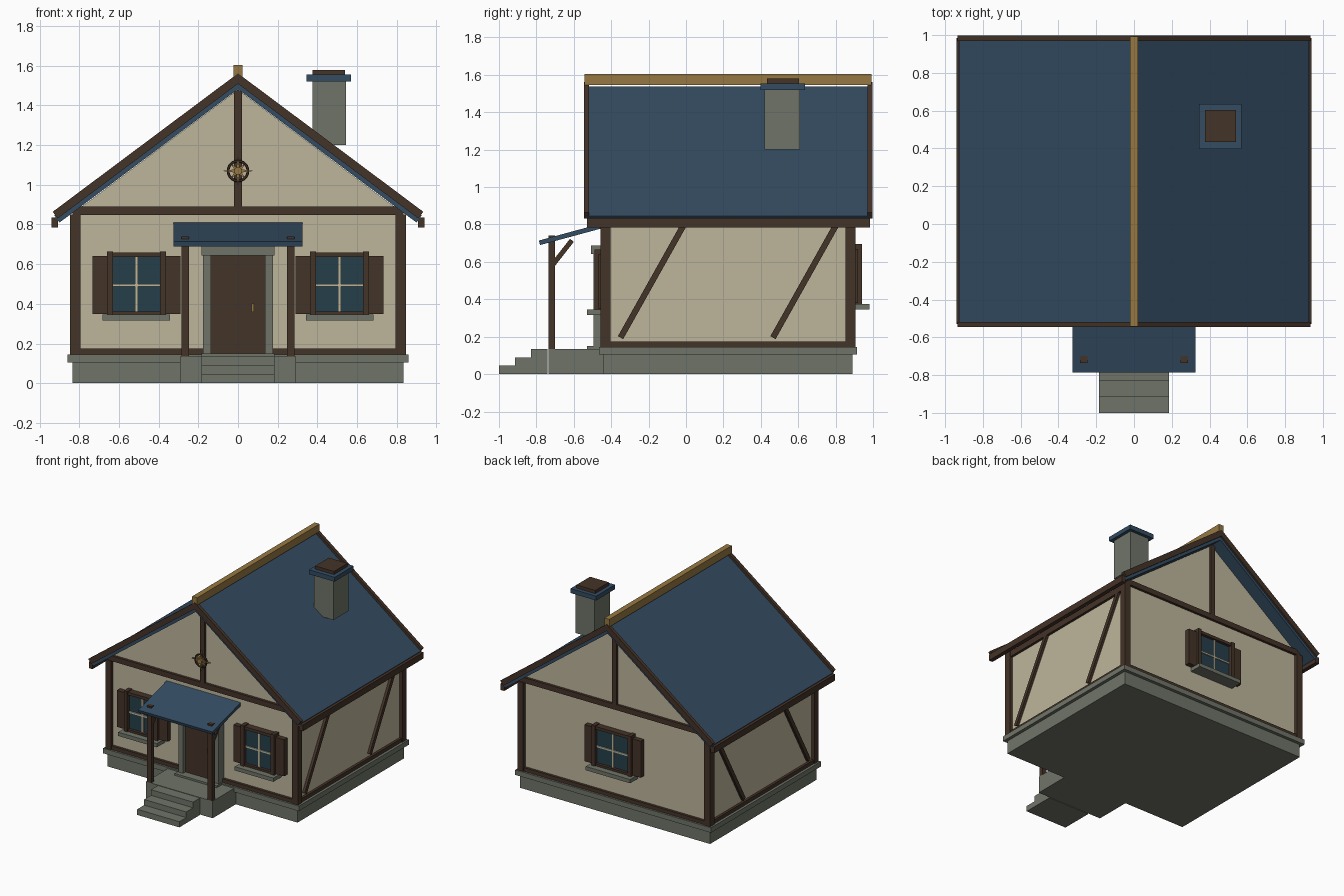
import bpy, bmesh, math
from mathutils import Vector, Matrix

if "Cube" in bpy.data.objects:
    bpy.data.objects.remove(bpy.data.objects["Cube"])


def lin(c):
    return ((c / 255 + 0.055) / 1.055) ** 2.4


def material(name, r, g, b):
    m = bpy.data.materials.new(name)
    m.diffuse_color = (lin(r), lin(g), lin(b), 1)
    m.use_nodes = True
    m.node_tree.nodes["Principled BSDF"].inputs["Base Color"].default_value = m.diffuse_color
    return m


PLASTER = material("plaster", 190, 182, 156)
TIMBER = material("timber", 68, 51, 40)
SLATE = material("slate_blue", 52, 76, 98)
STONE = material("stone", 112, 116, 104)
BRASS = material("brass", 150, 120, 66)
GLASS = material("glass", 38, 62, 74)


def finish(name, bm, mat):
    bmesh.ops.recalc_face_normals(bm, faces=bm.faces)
    me = bpy.data.meshes.new(name)
    bm.to_mesh(me)
    bm.free()
    me.materials.append(mat)
    ob = bpy.data.objects.new(name, me)
    bpy.context.collection.objects.link(ob)
    return ob


def box(name, mat, x0, x1, y0, y1, z0, z1):
    bm = bmesh.new()
    c = Vector((x0 + x1, y0 + y1, z0 + z1)) / 2
    size = (abs(x1 - x0), abs(y1 - y0), abs(z1 - z0), 1)
    bmesh.ops.create_cube(bm, size=1, matrix=Matrix.Translation(c) @ Matrix.Diagonal(size))
    return finish(name, bm, mat)


def prism(name, mat, pts, a0, a1, axis="y"):
    """Extrude a closed (x, z) profile along y, or a (y, z) profile along x."""
    bm = bmesh.new()
    place = (lambda p: (p[0], a0, p[1])) if axis == "y" else (lambda p: (a0, p[0], p[1]))
    face = bm.faces.new([bm.verts.new(place(p)) for p in pts])
    out = bmesh.ops.extrude_face_region(bm, geom=[face])
    move = (0, a1 - a0, 0) if axis == "y" else (a1 - a0, 0, 0)
    bmesh.ops.translate(bm, vec=move, verts=[v for v in out["geom"] if isinstance(v, bmesh.types.BMVert)])
    return finish(name, bm, mat)


def bar(p, q, width):
    """Profile of a slanted bar between two 2D points."""
    d = Vector((q[0] - p[0], q[1] - p[1])).normalized() * width / 2
    n = Vector((-d.y, d.x))
    p, q = Vector(p), Vector(q)
    return [p + n, q + n, q - n, p - n]


YF, YB = -0.43, 0.88          # wall planes

# Plinth and walls
box("foundation", STONE, -0.835, 0.835, -0.445, 0.89, 0, 0.105)
box("foundation_ledge", STONE, -0.86, 0.86, -0.465, 0.915, 0.105, 0.145)
prism("walls", PLASTER, [(-0.82, 0.145), (0.82, 0.145), (0.82, 0.866), (0, 1.48), (-0.82, 0.866)], YF, YB)

# Timber frame: corners, sills, plates and king posts
for yc in (YF, YB):
    a, b = yc - 0.02, yc + 0.02
    for s in (-1, 1):
        box("corner_post", TIMBER, s * 0.795, s * 0.846, yc - 0.027, yc + 0.027, 0.145, 0.85)
    box("end_sill_beam", TIMBER, -0.797, 0.797, a, b, 0.145, 0.175)
    box("end_tie_beam", TIMBER, -0.835, 0.835, a, b, 0.848, 0.89)
    box("king_post", TIMBER, -0.02, 0.02, a, b, 0.89, 1.475)

for s in (-1, 1):
    x0, x1 = s * 0.80, s * 0.84
    box("side_sill_beam", TIMBER, x0, x1, YF, YB, 0.145, 0.175)
    box("wall_plate", TIMBER, x0, x1, YF, YB, 0.80, 0.845)
    for y in (-0.35, 0.465):
        prism("side_brace", TIMBER, bar((y, 0.195), (y + 0.345, 0.81), 0.032), x0, x1, "x")

# Roof slopes, barge boards and eaves
SLOPE = 0.747
ANG = math.atan(SLOPE)


def slope_profile(s, top, xe, t):
    ze = top - SLOPE * xe
    return [(0, top), (s * xe, ze),
            (s * (xe - t * math.sin(ANG)), ze - t * math.cos(ANG)), (0, top - t / math.cos(ANG))]


for s in (-1, 1):
    prism("roof_slope", SLATE, slope_profile(s, 1.537, 0.926, 0.044), -0.53, 0.983)
    for y0, y1 in ((-0.545, -0.518), (0.97, 0.997)):
        prism("barge_board", TIMBER, slope_profile(s, 1.562, 0.934, 0.042), y0, y1)
    box("eave_board", TIMBER, s * 0.907, s * 0.94, -0.53, 0.985, 0.785, 0.835)
box("ridge_beam", BRASS, -0.022, 0.022, -0.543, 0.993, 1.545, 1.605)

# Chimney
box("chimney_stack", STONE, 0.375, 0.545, 0.42, 0.61, 1.20, 1.525)
box("chimney_cap", SLATE, 0.345, 0.57, 0.397, 0.635, 1.52, 1.555)
box("chimney_top", TIMBER, 0.375, 0.54, 0.433, 0.603, 1.555, 1.58)


# Windows: d is the outward y direction, h the half width of the glass
def window(cx, wall, d, h, z):
    def part(name, mat, x0, x1, out0, out1, z0, z1):
        box(name, mat, cx + x0, cx + x1, wall + d * out0, wall + d * out1, z + z0, z + z1)

    part("window_glass", GLASS, -h, h, -0.01, 0.03, 0.02, 0.30)
    part("mullion", PLASTER, -0.007, 0.007, 0.02, 0.038, 0.02, 0.30)
    part("glazing_bar", PLASTER, -h, h, 0.02, 0.038, 0.148, 0.161)
    for s in (-1, 1):
        part("window_jamb", TIMBER, s * (h - 0.002), s * (h + 0.028), -0.01, 0.06, 0.005, 0.325)
        part("shutter", TIMBER, s * (h + 0.028), s * (h + 0.102), -0.005, 0.04, 0.01, 0.30)
    part("window_head", TIMBER, -h, h, -0.01, 0.052, 0.295, 0.318)
    part("window_foot", TIMBER, -h, h, -0.01, 0.052, 0.0, 0.022)
    part("window_sill", STONE, -h - 0.05, h + 0.05, -0.01, 0.10, -0.025, 0.005)


for cx in (-0.512, 0.512):
    window(cx, YF, -1, 0.12, 0.34)
window(0, YB, 1, 0.145, 0.37)

# Door
box("door", TIMBER, -0.14, 0.14, -0.465, YF + 0.01, 0.148, 0.645)
box("door_handle", BRASS, 0.068, 0.08, -0.485, -0.46, 0.36, 0.402)
for s in (-1, 1):
    box("door_jamb", STONE, s * 0.137, s * 0.177, -0.495, YF, 0.145, 0.645)
box("door_lintel", STONE, -0.185, 0.185, -0.508, YF, 0.643, 0.688)
box("door_threshold", STONE, -0.185, 0.185, -0.53, YF, 0.13, 0.15)

# Porch and steps
box("porch_base", STONE, -0.292, 0.292, -0.735, -0.44, 0, 0.135)
for i in range(3):
    y = -1.0 + i * 0.086
    box("step", STONE, -0.185, 0.185, y, y + 0.087, 0, 0.045 * (i + 1))
prism("porch_roof", SLATE, [(-0.787, 0.714), (-0.415, 0.815), (-0.41, 0.79), (-0.78, 0.69)], -0.325, 0.325, "x")
for s in (-1, 1):
    box("porch_post", TIMBER, s * 0.247, s * 0.286, -0.735, -0.70, 0.135, 0.74)
    prism("porch_brace", TIMBER, bar((-0.712, 0.585), (-0.61, 0.715), 0.026), s * 0.252, s * 0.281, "x")

# Gable ornament: ring, eight pointed star and hub
face_front = Matrix.Translation((0, -0.465, 1.07)) @ Matrix.Rotation(math.pi / 2, 4, "X")
bpy.ops.mesh.primitive_torus_add(major_radius=0.05, minor_radius=0.007, major_segments=24, minor_segments=6)
ring = bpy.context.object
ring.name = "ornament_ring"
ring.matrix_world = face_front
ring.data.materials.append(TIMBER)
star = []
for i in range(16):
    r = 0.02 if i % 2 else (0.08 if i % 4 == 0 else 0.05)
    a = i * math.pi / 8
    star.append((r * math.cos(a), 1.07 + r * math.sin(a)))
prism("ornament_star", BRASS, star, -0.47, -0.455)
bm = bmesh.new()
bmesh.ops.create_cone(bm, cap_ends=True, segments=12, radius1=0.02, radius2=0.02, depth=0.04, matrix=face_front)
finish("ornament_hub", bm, BRASS)
